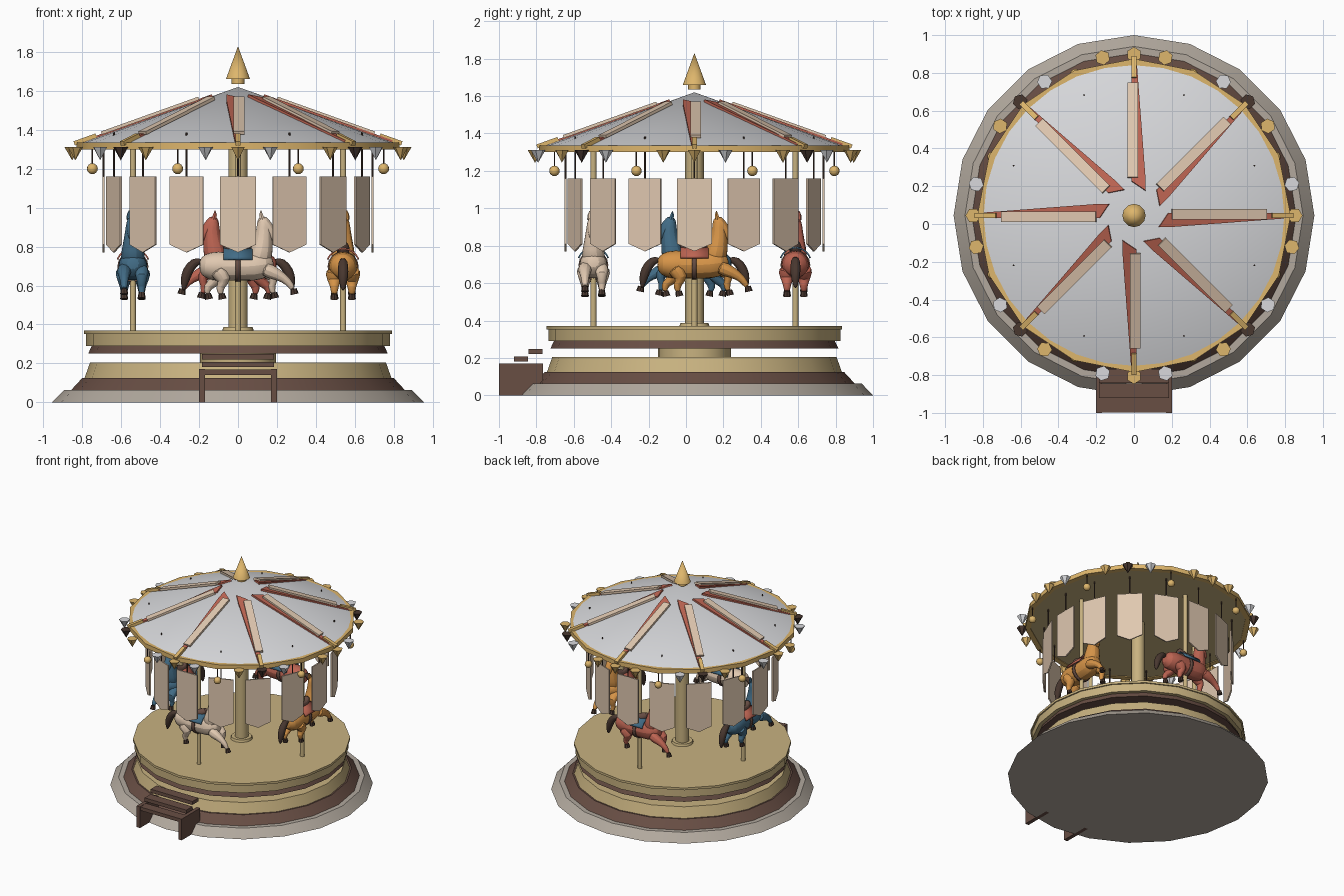
import bpy, bmesh, math
from math import pi, cos, sin, radians
from mathutils import Matrix, Vector

if "Cube" in bpy.data.objects:
    bpy.data.objects.remove(bpy.data.objects["Cube"], do_unlink=True)


def material(name, *srgb):
    m = bpy.data.materials.new(name)
    m.use_nodes = True
    col = [(c / 255 / 12.92 if c < 11 else ((c / 255 + 0.055) / 1.055) ** 2.4) for c in srgb] + [1]
    m.diffuse_color = col
    m.node_tree.nodes["Principled BSDF"].inputs["Base Color"].default_value = col
    return m


STONE = material("stone", 178, 169, 158)
BROWN = material("brown wood", 104, 78, 68)
BRASS = material("pale brass", 200, 178, 128)
GOLD = material("gold", 222, 182, 108)
WHITE = material("white canvas", 216, 217, 220)
CREAM = material("cream", 224, 200, 176)
RED = material("terracotta red", 188, 100, 82)
BLUE = material("slate blue", 66, 108, 134)
ORANGE = material("orange", 214, 148, 72)
DARK = material("dark brown", 72, 55, 47)

CENTRE = Matrix.Translation((0, 0.045, 0))
UPRIGHT = Matrix(((0, 0, 1, 0), (1, 0, 0, 0), (0, 1, 0, 0), (0, 0, 0, 1)))
made = []


def radial(deg, r=0, z=0):
    return CENTRE @ Matrix.Rotation(radians(deg), 4, 'Z') @ Matrix.Translation((r, 0, z))


def finish(name, bm, mat, M):
    bmesh.ops.remove_doubles(bm, verts=bm.verts, dist=1e-5)
    bmesh.ops.recalc_face_normals(bm, faces=bm.faces)
    me = bpy.data.meshes.new(name)
    bm.to_mesh(me)
    bm.free()
    me.materials.append(mat)
    ob = bpy.data.objects.new(name, me)
    ob.matrix_world = M
    bpy.context.collection.objects.link(ob)
    made.append(ob)
    return ob


def lathe(name, profile, mat, sides=20, M=CENTRE):
    """Revolve (radius, height) points about the local z axis."""
    bm = bmesh.new()
    vs = [bm.verts.new((r, 0, z)) for r, z in profile]
    es = [bm.edges.new(p) for p in zip(vs, vs[1:])]
    bmesh.ops.spin(bm, geom=vs + es, cent=(0, 0, 0), axis=(0, 0, 1), angle=2 * pi, steps=sides)
    return finish(name, bm, mat, M)


def drum(name, r0, z0, r1, z1, mat, sides=20, M=CENTRE):
    return lathe(name, [(0, z0), (r0, z0), (r1, z1), (0, z1)], mat, sides, M)


def prism(name, pts, z0, z1, mat, M):
    """Extrude a flat outline from z0 to z1."""
    bm = bmesh.new()
    f = bm.faces.new([bm.verts.new((x, y, z0)) for x, y in pts])
    top = bmesh.ops.extrude_face_region(bm, geom=[f])["geom"]
    bmesh.ops.translate(bm, vec=(0, 0, z1 - z0), verts=[v for v in top if isinstance(v, bmesh.types.BMVert)])
    return finish(name, bm, mat, M)


def box(name, x0, x1, y0, y1, z0, z1, mat, M):
    return prism(name, [(x0, y0), (x1, y0), (x1, y1), (x0, y1)], z0, z1, mat, M)


def tube(name, pts, mat, M, y=0, sides=10, soft=True):
    """Tapered tube through (x, z, radius) points in the plane at y."""
    bm = bmesh.new()
    rings = []
    for i, (x, z, r) in enumerate(pts):
        a, b = pts[max(i - 1, 0)], pts[min(i + 1, len(pts) - 1)]
        d = Vector((b[0] - a[0], 0, b[1] - a[1])).normalized()
        side = Vector((0, 1, 0))
        up = d.cross(side)
        rings.append([bm.verts.new(Vector((x, y, z)) + r * (cos(t) * side + sin(t) * up))
                      for t in (2 * pi * k / sides for k in range(sides))])
    for p, q in zip(rings, rings[1:]):
        for k in range(sides):
            bm.faces.new((p[k], p[k - 1], q[k - 1], q[k]))
    bm.faces.new(rings[0])
    bm.faces.new(rings[-1])
    ob = finish(name, bm, mat, M)
    if soft:
        ob.modifiers.new("soft", 'SUBSURF').levels = 1
    return ob


def wrap(name, x0, x1, z, r, spread, mat, M):
    """Band of cloth bent around the horse's back."""
    bm = bmesh.new()
    rows = [[bm.verts.new((x, r * sin(t), z + r * cos(t))) for x in (x0, x1)]
            for t in (radians(spread * (k / 8 - 1)) for k in range(17))]
    for p, q in zip(rows, rows[1:]):
        bm.faces.new((p[0], p[1], q[1], q[0]))
    ob = finish(name, bm, mat, M)
    ob.modifiers.new("thickness", 'SOLIDIFY').thickness = 0.008


# Base and turning platform
drum("stone_base", 0.955, 0, 0.895, 0.062, STONE)
drum("plinth", 0.86, 0.06, 0.80, 0.125, BROWN)
drum("lower_drum", 0.79, 0.12, 0.76, 0.205, BRASS)
drum("hub", 0.195, 0.2, 0.195, 0.255, BRASS)
drum("platform_skirt", 0.77, 0.25, 0.75, 0.292, BROWN)
lathe("platform", [(0, 0.29), (0.78, 0.29), (0.78, 0.352), (0.79, 0.352), (0.79, 0.37), (0, 0.37)], BRASS)

# Entry steps
I = Matrix.Identity(4)
for s, side in ((1, "left"), (-1, "right")):
    box("step_panel_" + side, s * 0.17, s * 0.2, -1, -0.765, 0, 0.17, BROWN, I)
for i in range(3):
    y = -0.997 + i * 0.077
    box("tread_%d" % (i + 1), -0.185, 0.185, y, y + 0.076, 0.14 + i * 0.04, 0.168 + i * 0.04, BROWN, I)

# Centre column, roof, rim and finial
drum("column", 0.05, 0.37, 0.05, 1.31, BRASS, 16)
drum("column_foot", 0.08, 0.37, 0.075, 0.388, BRASS, 16)
lathe("roof", [(0.81, 1.33), (0, 1.62)], WHITE, 32)
drum("ceiling", 0.8, 1.305, 0.8, 1.315, BRASS, 16)
lathe("roof_rim", [(0.79, 1.3), (0.83, 1.3), (0.83, 1.335), (0.79, 1.335), (0.79, 1.3)], GOLD, 16)
drum("finial_neck", 0.033, 1.635, 0.033, 1.665, GOLD, 12)
drum("finial", 0.062, 1.66, 0, 1.83, GOLD, 12)

# Roof ribs lie along the slope
for i in range(8):
    a = 45 * i
    slope = radial(a, 0, 1.62) @ Matrix.Rotation(math.atan2(0.29, 0.81), 4, 'Y')
    prism("rib_under_%d" % i, [(0.14, -0.06), (0.22, -0.06), (0.84, -0.016), (0.84, 0.012), (0.19, 0.012)],
          -0.005, 0.01, RED, slope)
    box("rib_plank_%d" % i, 0.21, 0.74, -0.022, 0.034, 0.005, 0.022, CREAM, slope)
    box("rib_cap_%d" % i, 0.77, 0.89, -0.014, 0.014, 0, 0.022, GOLD, slope)
    # Hanging bulbs between ribs
    M = radial(a + 22.5, 0.81)
    lathe("bulb_%d" % i, [(0.028 * sin(pi * k / 8), 1.2 - 0.028 * cos(pi * k / 8)) for k in range(9)], GOLD, 12, M)
    drum("bulb_cord_%d" % i, 0.004, 1.22, 0.004, 1.31, DARK, 6, M)

# Pennants around the rim, three at each rib
cycle = [GOLD, WHITE, GOLD, DARK, WHITE, GOLD]
for k in range(-12, 12):
    angle = 45 * ((k + 1) // 3) + 11.25 * ((k + 1) % 3 - 1) - 90
    drum("pennant_%d" % (k + 12), 0, 1.243, 0.04, 1.312, cycle[abs(k) % 6], 6, radial(angle, 0.852))

# Hanging banners with pointed lower edge
for i in range(16):
    M = radial(22.5 * i, 0.69)
    prism("banner_%d" % i, [(-0.093, 0.81), (0, 0.77), (0.093, 0.81), (0.093, 1.16), (-0.093, 1.16)],
          -0.005, 0.005, CREAM, M @ UPRIGHT)
    drum("banner_cord_%d" % i, 0.005, 1.15, 0.005, 1.385 if i % 2 else 1.32, DARK, 6, M)

# Horses: (x, z, radius) paths, facing local +x
TORSO = [(-0.2, 0.70, 0.03), (-0.175, 0.70, 0.065), (-0.11, 0.70, 0.085), (0, 0.695, 0.072),
         (0.09, 0.70, 0.083), (0.15, 0.71, 0.07), (0.185, 0.715, 0.03)]
NECK = [(0.10, 0.70, 0.075), (0.125, 0.79, 0.06), (0.135, 0.87, 0.043), (0.13, 0.93, 0.036), (0.125, 0.955, 0.02)]
HEAD = [(0.105, 0.94, 0.025), (0.13, 0.925, 0.038), (0.16, 0.885, 0.032), (0.18, 0.85, 0.026), (0.188, 0.835, 0.016)]
TAIL = [(-0.18, 0.725, 0.014), (-0.225, 0.725, 0.026), (-0.262, 0.67, 0.03), (-0.275, 0.62, 0.024), (-0.28, 0.57, 0.006)]
SEAT = [(-0.075, 0.825, 0.018), (-0.05, 0.795, 0.036), (0, 0.78, 0.036), (0.045, 0.79, 0.034), (0.07, 0.825, 0.016)]
LEGS = {"hind_left": (0.045, [(-0.13, 0.69, 0.06), (-0.10, 0.62, 0.036), (-0.165, 0.595, 0.022), (-0.155, 0.55, 0.017)]),
        "hind_right": (-0.045, [(-0.12, 0.69, 0.06), (-0.055, 0.625, 0.036), (-0.10, 0.59, 0.022), (-0.085, 0.55, 0.017)]),
        "front_left": (0.045, [(0.11, 0.69, 0.05), (0.2, 0.645, 0.03), (0.165, 0.595, 0.02), (0.185, 0.555, 0.016)]),
        "front_right": (-0.045, [(0.12, 0.69, 0.05), (0.21, 0.655, 0.03), (0.26, 0.62, 0.02), (0.285, 0.575, 0.016)])}

herd = [("cream", -90, CREAM, BLUE), ("orange", 0, ORANGE, RED), ("red", 90, RED, BLUE), ("blue", 180, BLUE, RED)]
for name, angle, coat, cloth in herd:
    M = radial(angle, 0.54) @ Matrix.Rotation(pi / 2, 4, 'Z')
    drum(name + "_horse_pole", 0.016, 0.37, 0.016, 1.31, BRASS, 12, M)
    for part, path, mat in (("body", TORSO, coat), ("neck", NECK, coat), ("head", HEAD, coat),
                            ("tail", TAIL, DARK), ("saddle", SEAT, BROWN)):
        tube(name + "_horse_" + part, path, mat, M)
    for side in (1, -1):
        tube(name + "_horse_ear", [(0.125, 0.94, 0.014), (0.118, 0.965, 0.011), (0.118, 0.985, 0.002)],
             coat, M, side * 0.02, 6, False)
    for leg, (y, path) in LEGS.items():
        tube(name + "_horse_leg_" + leg, path, coat, M, y)
        x, z, r = path[-1]
        tube(name + "_horse_hoof_" + leg, [(x, z + 0.008, 0.016), (x + 0.006, z - 0.02, 0.021)], DARK, M, y, 8, False)
    wrap(name + "_horse_blanket", -0.075, 0.075, 0.705, 0.088, 70, cloth, M)
    wrap(name + "_horse_girth", -0.012, 0.012, 0.697, 0.08, 180, BROWN, M)

# Smooth shading with sharp corners kept
bpy.ops.object.select_all(action='DESELECT')
for ob in made:
    ob.select_set(True)
bpy.context.view_layer.objects.active = made[0]
bpy.ops.object.shade_smooth_by_angle(angle=radians(35))
bpy.ops.object.select_all(action='DESELECT')
